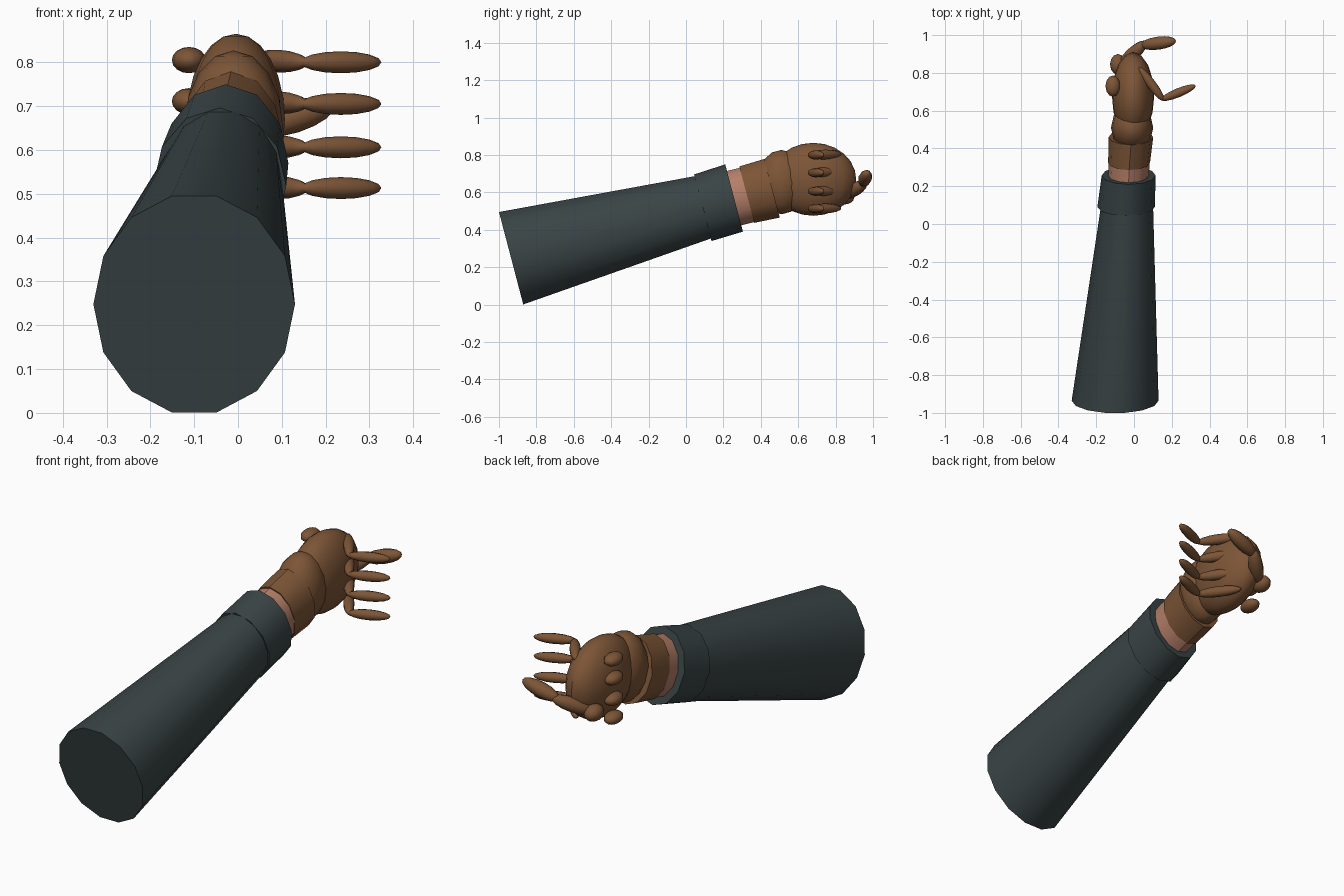
import bpy, bmesh, math
from mathutils import Vector, Matrix

if "Cube" in bpy.data.objects:
    bpy.data.objects.remove(bpy.data.objects["Cube"])

AXIS = Vector((0, 0.967, 0.254))   # direction the forearm points
UP = Vector((0, -0.254, 0.967))


def material(name, rgb):
    m = bpy.data.materials.new(name)
    m.diffuse_color = (*rgb, 1)
    m.use_nodes = True
    m.node_tree.nodes["Principled BSDF"].inputs["Base Color"].default_value = m.diffuse_color
    return m


CLOTH = material("dark_cloth", (0.042, 0.058, 0.060))
LEATHER = material("brown_leather", (0.205, 0.092, 0.038))
SKIN = material("skin", (0.46, 0.21, 0.14))


def finish(bm, name, mat):
    bmesh.ops.recalc_face_normals(bm, faces=bm.faces)
    me = bpy.data.meshes.new(name)
    bm.to_mesh(me)
    bm.free()
    me.materials.append(mat)
    ob = bpy.data.objects.new(name, me)
    bpy.context.collection.objects.link(ob)
    bpy.ops.object.select_all(action='DESELECT')
    ob.select_set(True)
    bpy.context.view_layer.objects.active = ob
    bpy.ops.object.shade_smooth_by_angle(angle=math.radians(40))
    return ob


def tube(name, rings, sides, mat):
    """Capped tube through (centre, half width, half height) rings."""
    bm = bmesh.new()
    loops = []
    for c, rx, rz in rings:
        loop = []
        for k in range(sides):
            a = 2 * math.pi * k / sides
            loop.append(bm.verts.new(Vector(c) + Vector((rx * math.cos(a), 0, 0)) + UP * rz * math.sin(a)))
        loops.append(loop)
    for a, b in zip(loops, loops[1:]):
        for k in range(sides):
            j = (k + 1) % sides
            bm.faces.new((a[k], a[j], b[j], b[k]))
    bm.faces.new(loops[0])
    bm.faces.new(loops[-1])
    return finish(bm, name, mat)


def ellipsoid(name, centre, radii, mat=LEATHER, segs=12, rings=8, rot=Matrix()):
    bm = bmesh.new()
    m = Matrix.Translation(centre) @ rot @ Matrix.Diagonal((*radii, 1))
    bmesh.ops.create_uvsphere(bm, u_segments=segs, v_segments=rings, radius=1, matrix=m)
    return finish(bm, name, mat)


def bone(name, a, b, r):
    """Slim ellipsoid stretched between two points."""
    a, b = Vector(a), Vector(b)
    d = b - a
    rot = d.to_track_quat('Z', 'Y').to_matrix().to_4x4()
    return ellipsoid(name, (a + b) / 2, (r, r, d.length / 2), segs=10, rings=8, rot=rot)


# Sleeve and its cuff
tube("sleeve", [((-0.10, -0.935, 0.248), 0.23, 0.262),
                ((-0.028, 0.24, 0.56), 0.125, 0.164)], 14, CLOTH)
tube("sleeve_cuff", [((-0.042, 0.09, 0.518), 0.152, 0.184),
                     ((-0.028, 0.257, 0.57), 0.143, 0.186)], 12, CLOTH)

# Bare wrist and glove opening
tube("wrist", [((-0.030, 0.22, 0.56), 0.108, 0.150),
               ((-0.022, 0.42, 0.61), 0.108, 0.150)], 12, SKIN)
tube("glove_cuff", [((-0.026, 0.325, 0.588), 0.111, 0.156),
                    ((-0.016, 0.46, 0.622), 0.118, 0.162)], 12, LEATHER)

# Heel of the hand and palm
ellipsoid("hand_heel", (-0.01, 0.51, 0.655), (0.112, 0.13, 0.172))
ellipsoid("palm", (-0.005, 0.68, 0.67), (0.112, 0.23, 0.195), segs=16, rings=12)

# Four curled fingers with knuckles
for i, z in enumerate((0.805, 0.711, 0.609, 0.515)):
    n = i + 1
    zt = (0.80, 0.705, 0.606, 0.513)[i]
    ellipsoid(f"knuckle_{n}", (-0.112, 0.73, z), (0.039, 0.056, 0.030))
    bone(f"finger_base_{n}", (0.025, 0.83, z), (0.158, 0.652, zt), 0.026)
    bone(f"finger_tip_{n}", (0.142, 0.657, zt), (0.327, 0.733, zt), 0.025)

# Thumb
ellipsoid("thumb_knuckle", (-0.085, 0.845, 0.575), (0.042, 0.055, 0.040))
bone("thumb_base", (-0.075, 0.84, 0.575), (0.065, 0.965, 0.655), 0.036)
bone("thumb_tip", (0.035, 0.945, 0.645), (0.222, 0.970, 0.705), 0.036)
